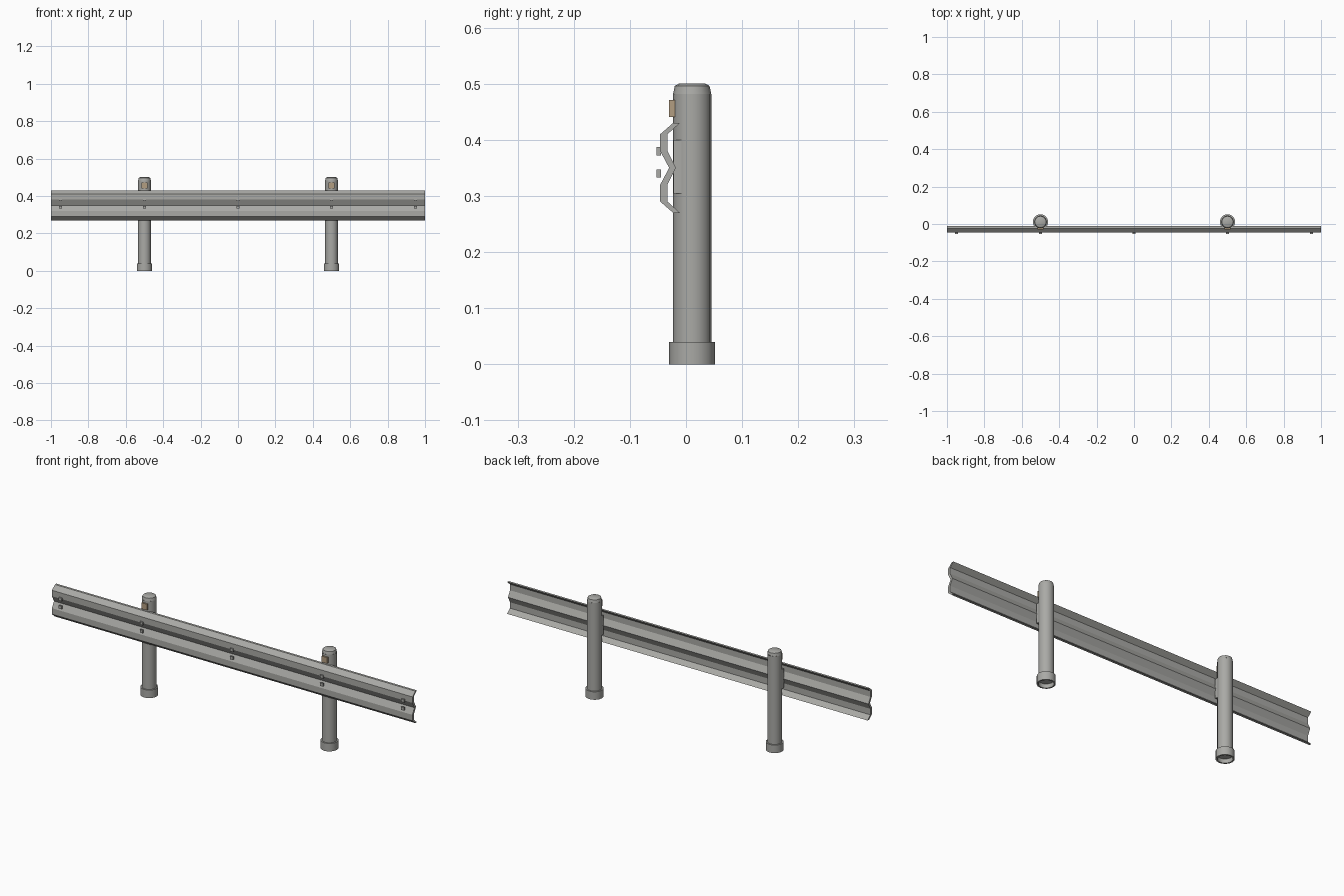
import bpy, bmesh, math

cube = bpy.data.objects.get("Cube")
if cube:
    bpy.data.objects.remove(cube, do_unlink=True)


def material(name, rgb):
    m = bpy.data.materials.new(name)
    m.use_nodes = True
    m.diffuse_color = (*rgb, 1)
    m.node_tree.nodes["Principled BSDF"].inputs["Base Color"].default_value = (*rgb, 1)
    return m


steel = material("galvanised steel", (0.40, 0.40, 0.38))
amber = material("dull amber", (0.45, 0.34, 0.22))


def finish(bm, name, mat, smooth=False):
    bmesh.ops.recalc_face_normals(bm, faces=bm.faces)
    mesh = bpy.data.meshes.new(name)
    bm.to_mesh(mesh)
    bm.free()
    mesh.materials.append(mat)
    ob = bpy.data.objects.new(name, mesh)
    bpy.context.collection.objects.link(ob)
    if smooth:
        bpy.ops.object.select_all(action='DESELECT')
        ob.select_set(True)
        bpy.context.view_layer.objects.active = ob
        bpy.ops.object.shade_smooth_by_angle(angle=math.radians(35))
    return ob


def box(name, center, size, mat):
    bm = bmesh.new()
    bmesh.ops.create_cube(bm, size=1)
    for v in bm.verts:
        v.co = [c + p * s for c, p, s in zip(center, v.co, size)]
    return finish(bm, name, mat)


def lathe(name, profile, x, y, mat, sides=16):
    """Spin (radius, z) points about a vertical axis, closing on the axis where radius is 0."""
    bm = bmesh.new()
    vs = [bm.verts.new((r, 0, z)) for r, z in profile]
    edges = [bm.edges.new(p) for p in zip(vs, vs[1:])]
    bmesh.ops.spin(bm, geom=vs + edges, cent=(0, 0, 0), axis=(0, 0, 1),
                   angle=math.tau, steps=sides, use_duplicate=False)
    bmesh.ops.remove_doubles(bm, verts=bm.verts, dist=1e-5)
    bmesh.ops.translate(bm, verts=bm.verts, vec=(x, y, 0))
    return finish(bm, name, mat, True)


# Corrugated rail: a front line and a back line, mirrored about mid height
MID = 0.35
upper = [(-0.030, -0.018, 0), (-0.046, -0.033, 0.03),
         (-0.046, -0.033, 0.06), (-0.023, -0.011, 0.08)]
section = [(f, b, MID - h) for f, b, h in upper[:0:-1]] + [(f, b, MID + h) for f, b, h in upper]
bm = bmesh.new()
rows = [[(bm.verts.new((x, f, z)), bm.verts.new((x, b, z))) for f, b, z in section] for x in (-1, 1)]
left, right = rows
for i in range(len(section) - 1):
    for side in (0, 1):
        bm.faces.new((left[i][side], right[i][side], right[i + 1][side], left[i + 1][side]))
    for row in rows:
        bm.faces.new((row[i][0], row[i][1], row[i + 1][1], row[i + 1][0]))
for i in (0, -1):
    bm.faces.new((left[i][0], left[i][1], right[i][1], right[i][0]))
finish(bm, "rail", steel)

# Bolt heads in pairs along the rail
for i, x in enumerate((-0.95, -0.5, 0, 0.5, 0.95)):
    for label, z in (("lower", 0.34), ("upper", 0.38)):
        box(f"{label}_bolt_{i + 1}", (x, -0.049, z), (0.016, 0.008, 0.015), steel)

# Posts with cap, foot collar, spacer and reflector
POST_Y = 0.011
for side, x in (("right", -0.5), ("left", 0.5)):
    lathe(f"{side}_post", [(0, 0.02), (0.034, 0.02), (0.034, 0.482)], x, POST_Y, steel)
    lathe(f"{side}_cap", [(0.034, 0.482), (0.031, 0.496), (0.024, 0.5), (0, 0.5)],
          x, POST_Y, steel, 12)
    lathe(f"{side}_collar", [(0.034, 0), (0.041, 0), (0.041, 0.04), (0.034, 0.04), (0.034, 0)],
          x, POST_Y, steel)
    box(f"{side}_spacer", (x, -0.006, MID + 0.002), (0.055, 0.032, 0.096), steel)
    box(f"{side}_reflector", (x, -0.025, 0.456), (0.03, 0.01, 0.03), amber)
